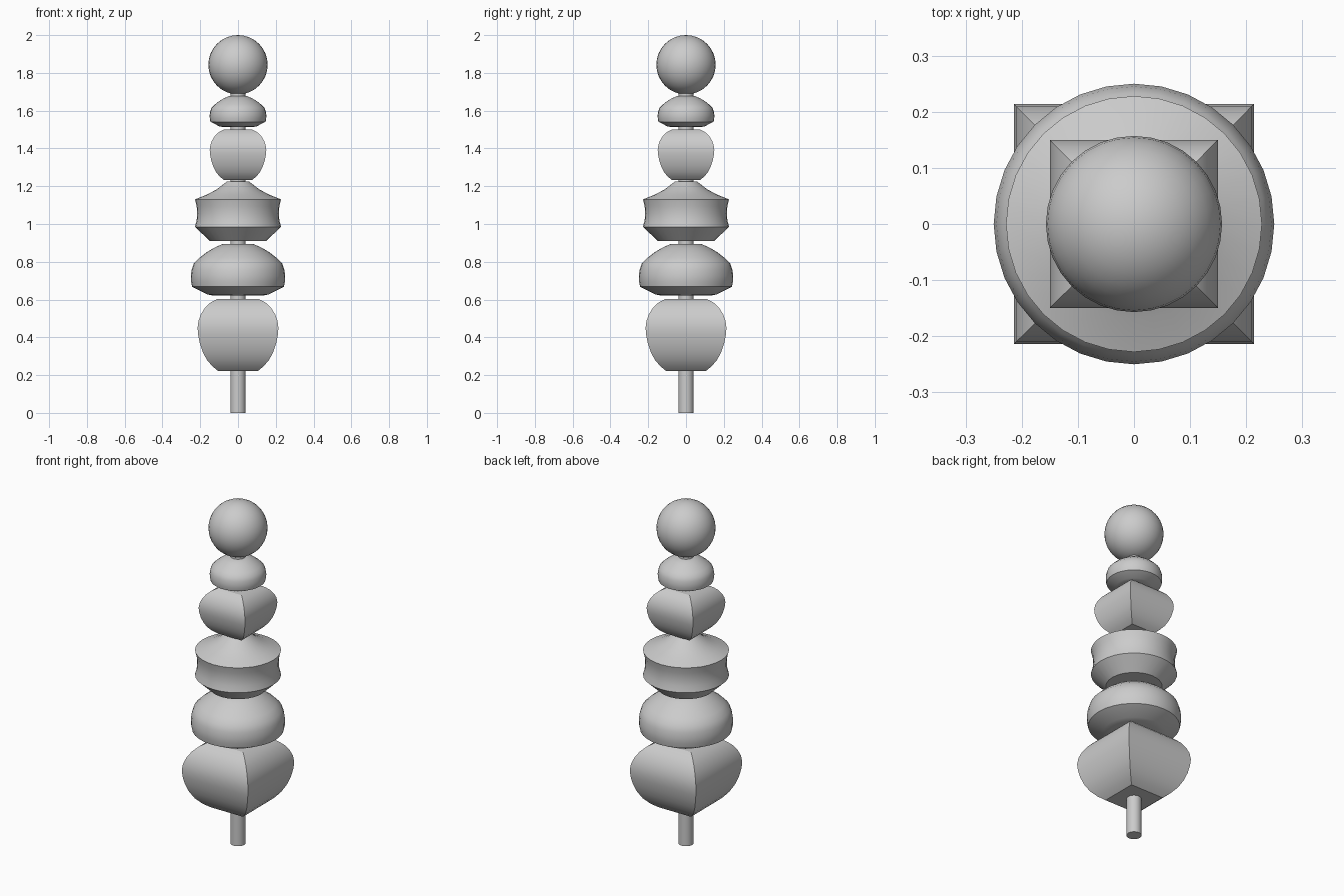
import bpy, bmesh, math

if "Cube" in bpy.data.objects:
    bpy.data.objects.remove(bpy.data.objects["Cube"])


def lathe(name, profile, z=0.0, scale=1.0, sides=32, square=False):
    """Revolve (radius, height) points; square=True gives a four-sided bead."""
    n = 4 if square else sides
    k = scale * (math.sqrt(2) if square else 1)
    start = math.pi / 4 if square else 0
    bm = bmesh.new()
    rings = []
    for r, h in profile:
        rings.append([bm.verts.new((r * k * math.cos(start + i * math.tau / n),
                                    r * k * math.sin(start + i * math.tau / n),
                                    z + h * scale)) for i in range(n)])
    for a, b in zip(rings, rings[1:]):
        for i in range(n):
            j = (i + 1) % n
            bm.faces.new((a[i], a[j], b[j], b[i]))
    bm.faces.new(rings[0][::-1])
    bm.faces.new(rings[-1])
    mesh = bpy.data.meshes.new(name)
    bm.to_mesh(mesh)
    bm.free()
    obj = bpy.data.objects.new(name, mesh)
    bpy.context.collection.objects.link(obj)
    smooth(obj)
    return obj


def smooth(obj):
    bpy.ops.object.select_all(action='DESELECT')
    obj.select_set(True)
    bpy.context.view_layer.objects.active = obj
    bpy.ops.object.shade_smooth_by_angle(angle=math.radians(26))


# Bead profiles, measured from the bottom of each bead
square_bead = [(0.107, 0), (0.137, 0.025), (0.165, 0.058), (0.187, 0.1),
               (0.202, 0.145), (0.211, 0.19), (0.214, 0.228), (0.209, 0.265),
               (0.196, 0.3), (0.175, 0.333), (0.147, 0.36), (0.11, 0.38)]
disc_bead = [(0.13, 0), (0.165, 0.007), (0.243, 0.047), (0.249, 0.075),
             (0.25, 0.105), (0.245, 0.138), (0.234, 0.17), (0.204, 0.2),
             (0.168, 0.228), (0.128, 0.252), (0.08, 0.274)]
spool_bead = [(0.15, 0), (0.228, 0.074), (0.219, 0.108), (0.216, 0.145),
              (0.219, 0.183), (0.228, 0.219), (0.168, 0.243), (0.113, 0.272),
              (0.06, 0.313)]

# Central rod
lathe("rod", [(0.04, 0), (0.04, 1.72)])

# Beads threaded on the rod, bottom to top
lathe("lower_square_bead", square_bead, 0.223, square=True)
lathe("lower_disc_bead", disc_bead, 0.621)
lathe("spool_bead", spool_bead, 0.911)
lathe("upper_square_bead", square_bead, 1.233, 0.7, square=True)
lathe("upper_disc_bead", disc_bead, 1.513, 0.6)

# Ball finial
bpy.ops.mesh.primitive_uv_sphere_add(segments=32, ring_count=16, radius=0.157,
                                     location=(0, 0, 1.843))
ball = bpy.context.object
ball.name = "ball_finial"
smooth(ball)
